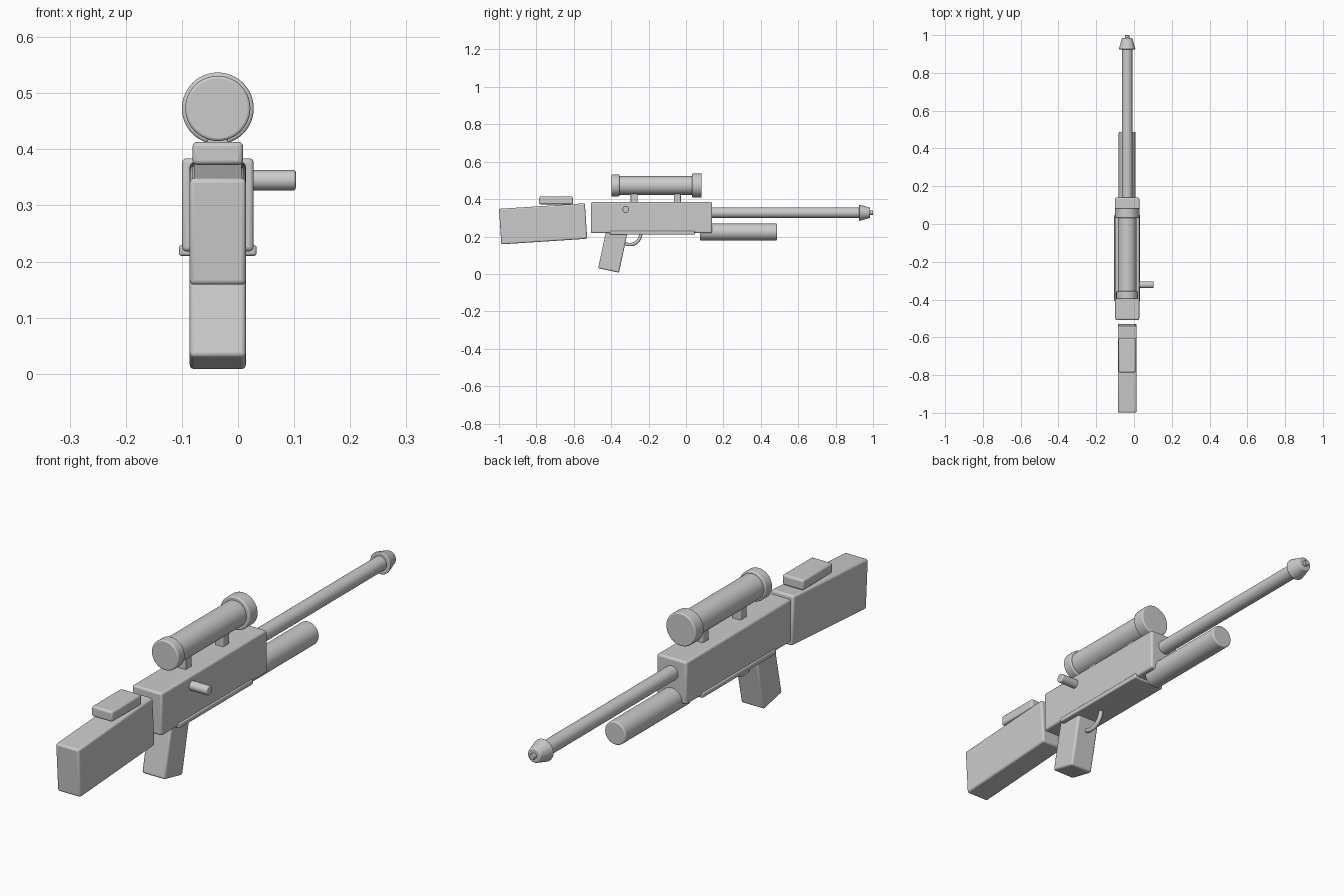
import bpy, math
from mathutils import Matrix

if "Cube" in bpy.data.objects:
    bpy.data.objects.remove(bpy.data.objects["Cube"], do_unlink=True)

CX = -0.036  # centre line of the body

grey = bpy.data.materials.new("plain_grey")
grey.use_nodes = True
colour = (0.6, 0.6, 0.6, 1)
grey.diffuse_color = colour
grey.node_tree.nodes["Principled BSDF"].inputs["Base Color"].default_value = colour


def finish(name, bevel):
    ob = bpy.context.object
    ob.name = name
    ob.data.materials.append(grey)
    bpy.ops.object.transform_apply(location=False, rotation=True, scale=True)
    if bevel:
        mod = ob.modifiers.new("soft_edges", 'BEVEL')
        mod.width = bevel
        mod.segments = 3
        mod.limit_method = 'ANGLE'
        mod.angle_limit = math.radians(40)
    bpy.ops.object.shade_smooth_by_angle(angle=math.radians(35))
    return ob


def box(name, y, z, size, tilt=0, bevel=0.008):
    bpy.ops.mesh.primitive_cube_add(size=1, location=(CX, y, z),
                                    rotation=(math.radians(tilt), 0, 0))
    bpy.context.object.scale = size
    return finish(name, bevel)


def tube(name, y0, y1, z, r0, r1=None, bevel=0.005):
    # Round part lying along y, radius r0 at y0 and r1 at y1
    bpy.ops.mesh.primitive_cone_add(vertices=48, radius1=r0, radius2=r1 or r0,
                                    depth=y1 - y0, location=(CX, (y0 + y1) / 2, z),
                                    rotation=(-math.pi / 2, 0, 0))
    return finish(name, bevel)


# Body, stock and grip
box("receiver", -0.184, 0.301, (0.128, 0.648, 0.166))
box("receiver_rail", -0.18, 0.22, (0.138, 0.455, 0.02), bevel=0.005)
box("stock", -0.764, 0.268, (0.1, 0.46, 0.19), tilt=3.7)
box("cheek_rest", -0.695, 0.393, (0.09, 0.182, 0.041))
box("grip", -0.389, 0.136, (0.1, 0.114, 0.24), tilt=-12)

# Barrel, muzzle and fore tube
tube("barrel", 0.12, 0.95, 0.327, 0.028, bevel=0)
tube("muzzle", 0.925, 0.985, 0.327, 0.044, 0.027, bevel=0.004)
tube("muzzle_tip", 0.97, 1.0, 0.327, 0.011, bevel=0.002)
tube("fore_tube", 0.075, 0.487, 0.224, 0.045)

# Scope with its two mounts
SCOPE_Z = 0.473
tube("scope_tube", -0.37, 0.05, SCOPE_Z, 0.05, bevel=0)
tube("scope_rear_ring", -0.398, -0.356, SCOPE_Z, 0.058)
tube("scope_front_ring", 0.032, 0.084, SCOPE_Z, 0.064)
for name, y in (("rear_mount", -0.277), ("front_mount", -0.046)):
    box("scope_" + name, y, 0.41, (0.036, 0.037, 0.08), bevel=0.003)

# Bolt handle on the left side
bpy.ops.mesh.primitive_cylinder_add(vertices=32, radius=0.018, depth=0.1,
                                    location=(0.053, -0.322, 0.345),
                                    rotation=(0, math.pi / 2, 0))
finish("bolt_handle", 0.004)

# Trigger guard loop
bpy.ops.mesh.primitive_torus_add(major_segments=48, minor_segments=12,
                                 major_radius=0.058, minor_radius=0.009,
                                 location=(CX, -0.3, 0.215),
                                 rotation=(0, math.pi / 2, 0))
finish("trigger_guard", 0)
